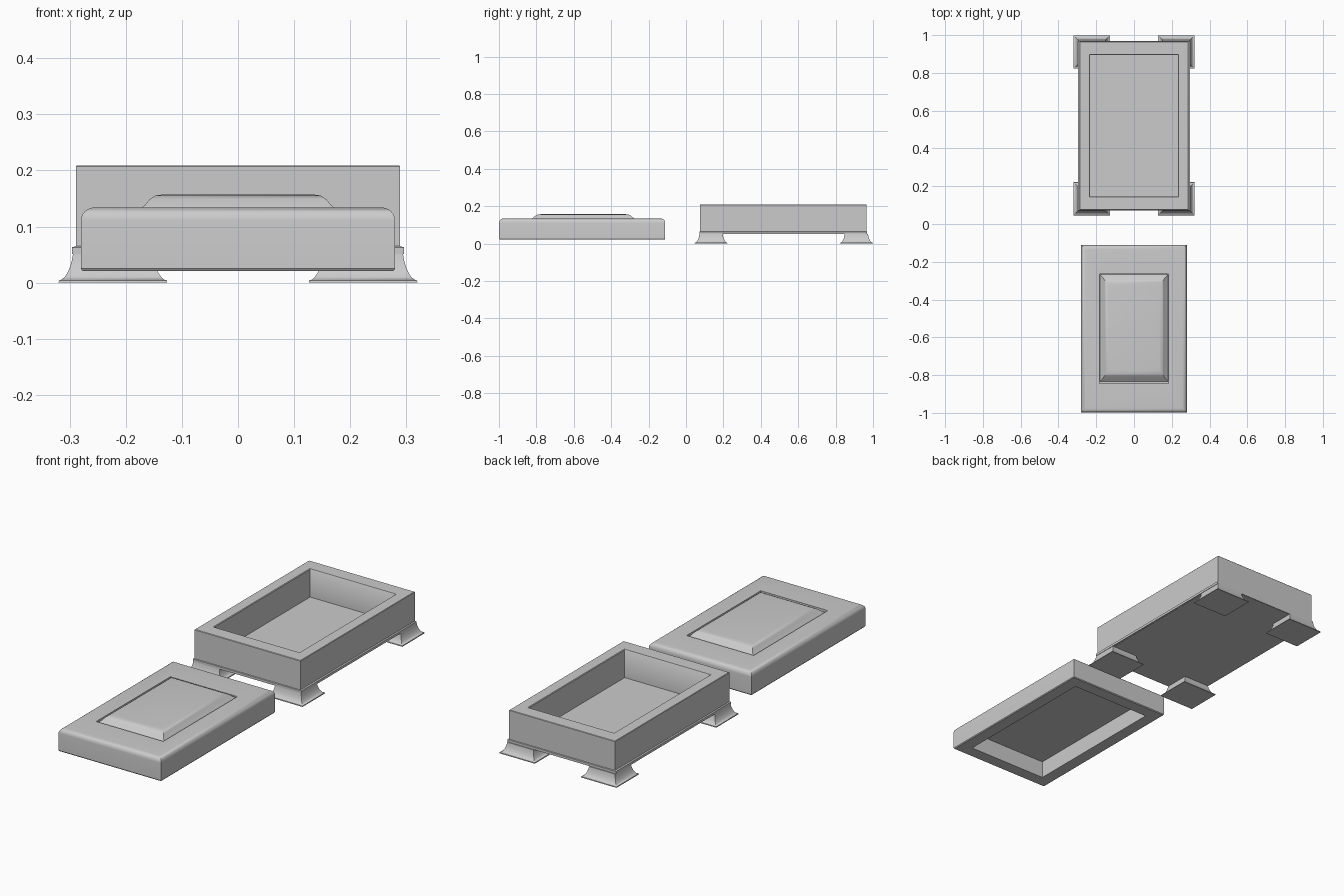
import bpy, bmesh
from math import sin, cos, pi, radians

if "Cube" in bpy.data.objects:
    bpy.data.objects.remove(bpy.data.objects["Cube"])


def loft(name, cx, cy, rings):
    """Solid through rectangular rings (half_x, half_y, z), capped at both ends."""
    bm = bmesh.new()
    loops = []
    for hx, hy, z in rings:
        loops.append([bm.verts.new((cx + sx * hx, cy + sy * hy, z))
                      for sx, sy in ((-1, -1), (1, -1), (1, 1), (-1, 1))])
    for a, b in zip(loops, loops[1:]):
        for i in range(4):
            j = (i + 1) % 4
            bm.faces.new((a[i], a[j], b[j], b[i]))
    bm.faces.new(loops[0][::-1])
    bm.faces.new(loops[-1])
    bmesh.ops.recalc_face_normals(bm, faces=bm.faces)
    me = bpy.data.meshes.new(name)
    bm.to_mesh(me)
    bm.free()
    ob = bpy.data.objects.new(name, me)
    bpy.context.collection.objects.link(ob)
    bpy.ops.object.select_all(action='DESELECT')
    ob.select_set(True)
    bpy.context.view_layer.objects.active = ob
    bpy.ops.object.shade_smooth_by_angle(angle=radians(35))
    return ob


# open tray with softened rim
HX, HY, CY = 0.289, 0.446, 0.52
loft("tray", 0, CY, [
    (HX, HY, 0.05), (HX, HY, 0.207), (HX - 0.002, HY - 0.002, 0.209),
    (0.236, 0.377, 0.209), (0.233, 0.375, 0.206), (0.233, 0.375, 0.07)])

# thin moulding band around the tray base
loft("base_moulding", 0, CY, [
    (0.296, 0.449, 0.051), (0.296, 0.449, 0.063), (0.289, 0.446, 0.065)])

# four flared feet
for xn, sx in (("left", -1), ("right", 1)):
    for yn, y in (("front", 0.134), ("back", 0.911)):
        rings = [(0.097, 0.088, 0.0), (0.096, 0.087, 0.004)]
        for i in range(1, 7):
            a = i / 6 * pi / 2
            t, u = sin(a), 1 - cos(a)
            d = 0.025 * (0.5 * t + 0.5 * u)
            d = 0.5 * d + 0.0125 * t
            rings.append((0.096 - d, 0.087 - d, 0.004 + 0.047 * u))
        loft(f"{yn}_{xn}_foot", sx * 0.223, y, rings)

# hollow lid: cavity below, rounded top edge, shallow recess for the panel
LX, LY, LC, R = 0.28, 0.444, -0.555, 0.024
rings = [(LX - 0.063, LY - 0.063, 0.106), (LX - 0.063, LY - 0.063, 0.021),
         (LX - 0.003, LY - 0.003, 0.021), (LX, LY, 0.025)]
for i in range(7):
    a = i / 6 * pi / 2
    d = R * (1 - cos(a))
    rings.append((LX - d, LY - d, 0.134 - R + R * sin(a)))
rings += [(0.183, 0.289, 0.134), (0.183, 0.289, 0.122)]
loft("lid", 0, LC, rings)

# raised pillow panel set into the recess
loft("lid_panel", 0, -0.55, [
    (0.18, 0.283, 0.12), (0.18, 0.283, 0.126), (0.166, 0.268, 0.138),
    (0.157, 0.255, 0.149), (0.148, 0.243, 0.155), (0.135, 0.225, 0.157)])
